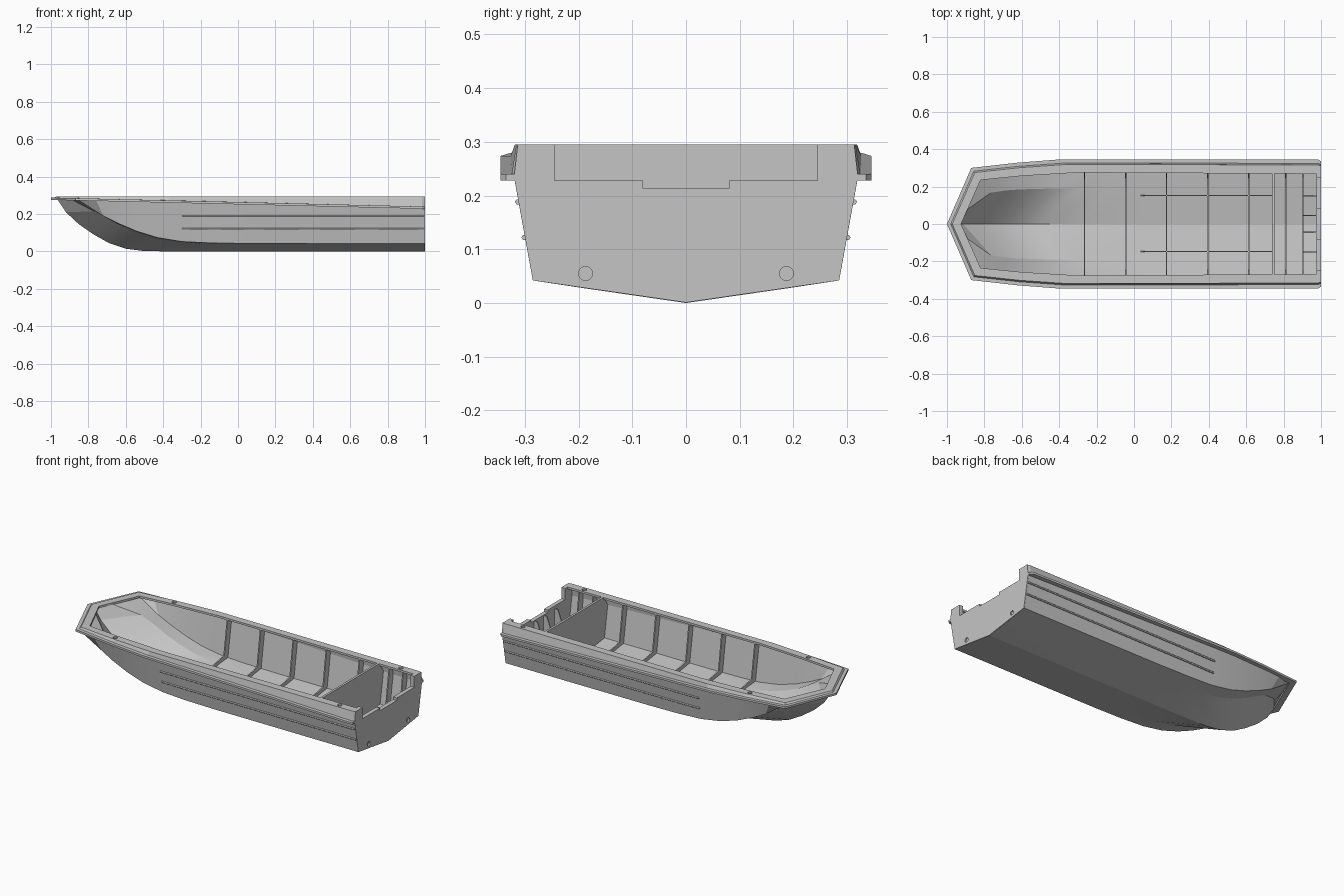
import bpy, bmesh
from mathutils import Vector

cube = bpy.data.objects.get("Cube")
if cube:
    bpy.data.objects.remove(cube)

grey = bpy.data.materials.new("metal_grey")
grey.use_nodes = True
grey.diffuse_color = (0.56, 0.56, 0.56, 1)
grey.node_tree.nodes["Principled BSDF"].inputs["Base Color"].default_value = (0.56, 0.56, 0.56, 1)

# Hull stations: keel x, z; inner chine x, y, z; outer chine x, y, z; sheer x, y
STATIONS = [
    (-.97, .285, -.90, .08, .283, -.902, .09, .285, -.905, .10),
    (-.92, .21, -.77, .17, .215, -.84, .262, .272, -.86, .282),
    (-.85, .145, -.69, .182, .175, -.72, .272, .19, -.76, .293),
    (-.77, .09, -.62, .187, .135, -.64, .277, .15, -.66, .303),
    (-.69, .045, -.53, .19, .097, -.54, .28, .108, -.55, .31),
    (-.6, .015, -.43, .192, .066, -.43, .282, .074, -.43, .318),
    (-.5, .002, -.3, .194, .045, -.3, .283, .053, -.3, .32),
    (-.27, 0, -.15, .2, .034, -.15, .285, .046, -.15, .32),
    (.05, 0, .05, .2, .029, .05, .285, .043, .05, .32),
    (.995, 0, .995, .2, .029, .995, .285, .042, .995, .32),
]
TOP = .295


def ledge(x):
    """Height of the rub rail, which climbs towards the bow."""
    return .24 + (1 - x) * .024


def chines(x):
    """Inner and outer chine as y, z pairs."""
    i = max(k for k, s in enumerate(STATIONS[:-1]) if s[5] <= x)
    a, b = STATIONS[i], STATIONS[i + 1]
    t = (x - a[5]) / (b[5] - a[5])
    v = [p + t * (q - p) for p, q in zip(a, b)]
    return v[3:5], v[6:8]


def side_y(x, z):
    """Outside of the hull side at a given height."""
    y, low = chines(x)[1]
    return y + (.32 - y) * (z - low) / (ledge(x) - .006 - low)


def activate(ob):
    bpy.ops.object.select_all(action='DESELECT')
    ob.select_set(True)
    bpy.context.view_layer.objects.active = ob


def make(name, bm, recalc=True):
    if recalc:
        bmesh.ops.recalc_face_normals(bm, faces=bm.faces)
    mesh = bpy.data.meshes.new(name)
    bm.to_mesh(mesh)
    bm.free()
    mesh.materials.append(grey)
    ob = bpy.data.objects.new(name, mesh)
    bpy.context.collection.objects.link(ob)
    return ob


def loft(name, rows, closed):
    bm = bmesh.new()
    grid = [[bm.verts.new(p) for p in row] for row in rows]
    n = len(rows[0])
    for a, b in zip(grid, grid[1:]):
        for j in range(n if closed else n - 1):
            k = (j + 1) % n
            bm.faces.new((a[j], a[k], b[k], b[j]))
    if closed:
        bm.faces.new(grid[0])
        bm.faces.new(grid[-1])
    return make(name, bm, closed)


def plate(name, points, depth):
    """Closed flat outline pushed along a vector."""
    bm = bmesh.new()
    face = bm.faces.new([bm.verts.new(p) for p in points])
    out = bmesh.ops.extrude_face_region(bm, geom=[face], use_keep_orig=True)
    moved = [v for v in out["geom"] if isinstance(v, bmesh.types.BMVert)]
    bmesh.ops.translate(bm, verts=moved, vec=depth)
    return make(name, bm)


def cross_plate(name, x, half, thick):
    """Plate across the boat from half an outline, mirrored about the keel."""
    ring = half + [(-y, z) for y, z in reversed(half) if y > 0]
    return plate(name, [(x, y, z) for y, z in ring], (thick, 0, 0))


def drill(ob, centre, tilt):
    """Shallow round recess."""
    bpy.ops.mesh.primitive_cylinder_add(vertices=20, radius=.013, depth=.016, location=centre,
                                        rotation=(0, tilt, 0))
    cutter = bpy.context.object
    cutter.hide_render = True
    mod = ob.modifiers.new("hole", 'BOOLEAN')
    mod.operation, mod.solver, mod.object = 'DIFFERENCE', 'EXACT', cutter
    activate(ob)
    bpy.ops.object.modifier_apply(modifier=mod.name)
    bpy.data.objects.remove(cutter)


# Hull shell: V bottom, chine flats that stay wide at the bow, flared sides
rows = []
for kx, kz, ix, iy, iz, ox, oy, oz, sx, sy in STATIONS:
    half = [(sx, sy, ledge(sx) - .006), (ox, oy, oz), (ix, iy, iz)]
    rows.append([(x, -y, z) for x, y, z in half] + [(kx, 0, kz)] + half[::-1])
hull = loft("hull_shell", rows, False)
solid = hull.modifiers.new("thickness", 'SOLIDIFY')
solid.thickness, solid.offset = .009, -1
activate(hull)
bpy.ops.object.modifier_apply(modifier=solid.name)
bpy.ops.object.shade_smooth_by_angle(angle=.26)

# Side deck with stepped rub rail, swept around the bow
PATH = [((1, .268), (1, .335)), ((.985, .268), (.985, .345)), ((-.3, .275), (-.4, .345)),
        ((-.6, .257), (-.62, .328)), ((-.82, .235), (-.87, .3)), ((-.925, 0), (-1, 0))]
PATH += [((a[0], -a[1]), (b[0], -b[1])) for a, b in reversed(PATH[:-1])]
rows = []
for inner, outer in PATH:
    a, b = Vector(inner), Vector(outer)
    z = ledge(b.x)
    section = [(1, TOP), (.38, TOP), (.27, z), (0, z), (0, z - .012), (.46, z - .012),
               (.52, TOP - .012), (1, TOP - .012)]
    rows.append([(*b.lerp(a, f), h) for f, h in section])
deck = loft("side_deck", rows, True)
for s in (-1, 1):
    drill(deck, (-.62, s * .279, TOP), 0)
    drill(deck, (.88, s * .291, TOP), 0)

# Transom with stepped motor notch and drain recesses
transom = cross_plate("transom", .975, [
    (0, .001), (.285, .042), (.32, .235), (.313, TOP), (.245, TOP), (.245, .228),
    (.08, .228), (.08, .213)], .025)
for s in (-1, 1):
    drill(transom, (1, s * .187, .055), 1.5708)

# Rear bulkhead
(iy, iz), (cy, cz) = chines(.74)
cross_plate("rear_bulkhead", .737, [
    (0, .004), (iy, iz + .004), (cy - .004, cz + .004), (.312, ledge(.74) - .01),
    (.27, TOP)], .013)

# Ribs: floor beam and tapered side uprights in one plate
for i, x in enumerate((-.268, -.048, .17, .39, .61, .808, .9)):
    (iy, iz), (cy, cz) = chines(x)
    top = TOP - .006
    cross_plate(f"rib_{i + 1}", x, [
        (0, .004), (iy, iz + .004), (cy - .004, cz + .004), (.314, ledge(x) - .012),
        (.295, top), (.276, top), (cy - .04, cz + .03), (iy, iz + .03), (0, .034)], .007)

# Floor stringers
for s in (-1, 1):
    y = s * .15
    plate("floor_stringer", [(.03, y, .027), (.74, y, .027), (.74, y, .05), (.06, y, .05)],
          (0, .006, 0))

# Transom knees
for y in (-.153, -.048, .042, .147):
    low = abs(y) * .147 + .006
    plate("transom_knee", [(.9, y, low), (.98, y, low), (.98, y, .21), (.955, y, .21),
                           (.9, y, .06)], (0, .007, 0))

# Pressed strakes along the sides
for s in (-1, 1):
    for z0 in (.122, .188):
        curve = bpy.data.curves.new("side_strake", 'CURVE')
        curve.dimensions = '3D'
        curve.bevel_depth, curve.bevel_resolution, curve.use_fill_caps = .005, 1, True
        spline = curve.splines.new('POLY')
        xs = (-.3, -.15, .05, .35, .65, .995)
        spline.points.add(len(xs) - 1)
        for p, x in zip(spline.points, xs):
            p.co = (x, s * (side_y(x, z0) + .0015), z0, 1)
        curve.materials.append(grey)
        bpy.context.collection.objects.link(bpy.data.objects.new("side_strake", curve))
